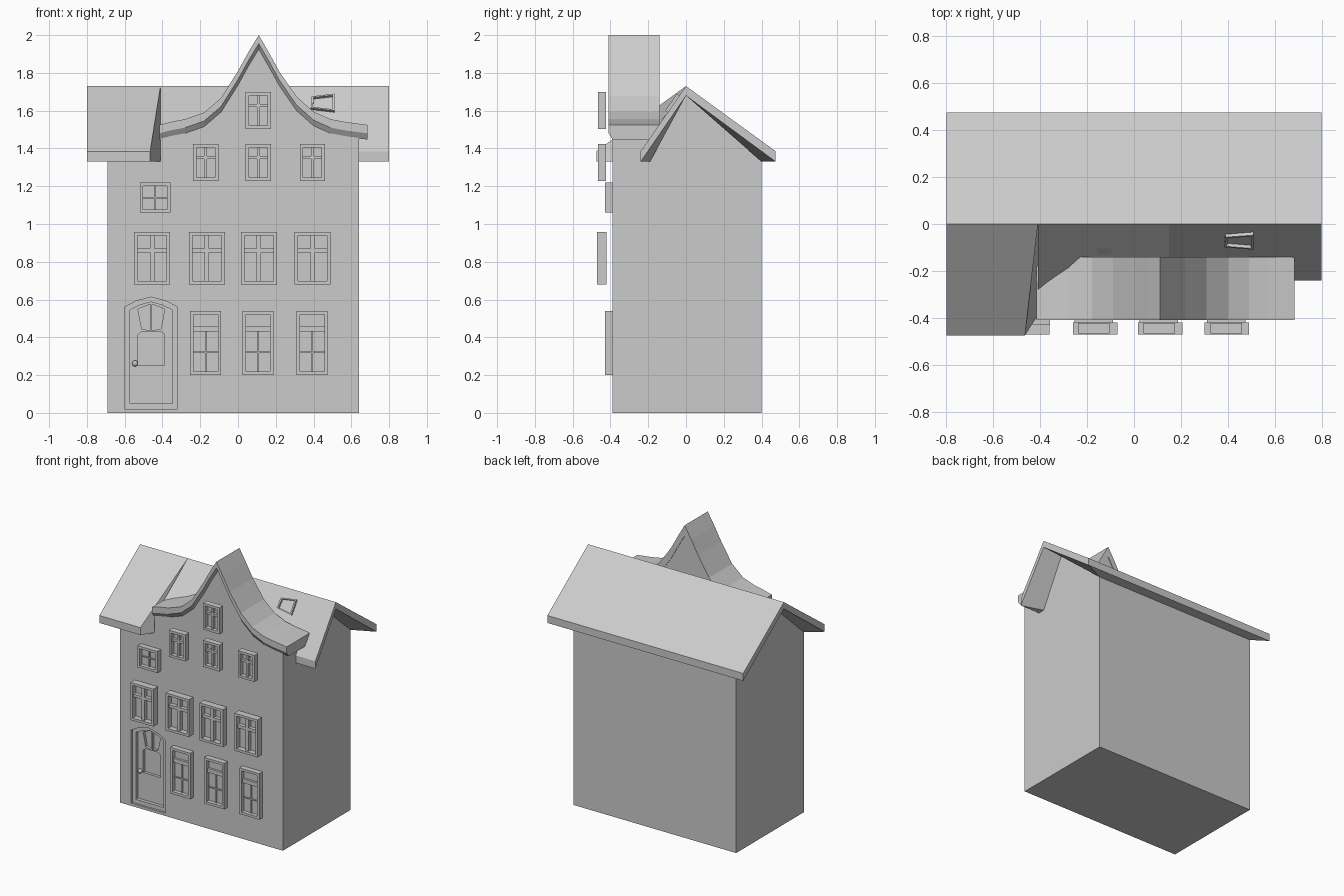
import bpy, bmesh, math
from mathutils import Vector

if "Cube" in bpy.data.objects:
    bpy.data.objects.remove(bpy.data.objects["Cube"])

stone = bpy.data.materials.new("plain_grey")
stone.diffuse_color = (0.6, 0.6, 0.6, 1)
stone.use_nodes = True
stone.node_tree.nodes["Principled BSDF"].inputs["Base Color"].default_value = stone.diffuse_color


def finish(name, bm):
    bmesh.ops.remove_doubles(bm, verts=bm.verts, dist=1e-5)
    bmesh.ops.recalc_face_normals(bm, faces=bm.faces)
    me = bpy.data.meshes.new(name)
    bm.to_mesh(me)
    bm.free()
    me.materials.append(stone)
    ob = bpy.data.objects.new(name, me)
    bpy.context.collection.objects.link(ob)
    return ob


def add_loft(bm, sections):
    rings = [[bm.verts.new(p) for p in s] for s in sections]
    n = len(rings[0])
    for a, b in zip(rings, rings[1:]):
        for i in range(n):
            j = (i + 1) % n
            bm.faces.new((a[i], a[j], b[j], b[i]))
    bm.faces.new(rings[0])
    bm.faces.new(rings[-1])


def loft(name, sections):
    bm = bmesh.new()
    add_loft(bm, sections)
    return finish(name, bm)


def add_box(bm, x0, x1, y0, y1, z0, z1):
    add_loft(bm, [[(x0, y, z0), (x1, y, z0), (x1, y, z1), (x0, y, z1)] for y in (y0, y1)])


def along_x(prof, x):
    return [(x, y, z) for y, z in prof]


def along_y(prof, y):
    return [(x, y, z) for x, z in prof]


def cut(ob, cutter):
    m = ob.modifiers.new("cut", 'BOOLEAN')
    m.operation = 'DIFFERENCE'
    m.solver = 'EXACT'
    m.object = cutter
    bpy.context.view_layer.objects.active = ob
    bpy.ops.object.modifier_apply(modifier=m.name)
    bpy.data.objects.remove(cutter)


# Walls
bm = bmesh.new()
add_box(bm, -0.69, 0.64, -0.39, 0.40, 0, 1.33)
walls = finish("walls", bm)
left_top = [(-0.39, 1.33), (0.40, 1.33), (0, 1.68)]
right_top = [(-0.39, 1.33), (0.40, 1.33), (0, 1.68), (-0.16, 1.45), (-0.39, 1.45)]
loft("left_gable_wall", [along_x(left_top, x) for x in (-0.69, -0.41)])
loft("right_gable_wall", [along_x(right_top, x) for x in (-0.41, 0.64)])

# Door recess with splayed frame, then window and fan panes in the leaf
door_out = [(-0.6, 0.02), (-0.32, 0.02), (-0.32, 0.56), (-0.38, 0.592), (-0.46, 0.613),
            (-0.54, 0.592), (-0.6, 0.56)]
door_in = [(-0.572, 0.05), (-0.347, 0.05), (-0.347, 0.545), (-0.40, 0.57), (-0.46, 0.587),
           (-0.52, 0.57), (-0.572, 0.545)]
cut(walls, loft("door_cutter", [along_y(door_out, -0.40), along_y(door_out, -0.375),
                                along_y(door_in, -0.375), along_y(door_in, -0.35)]))
panels = [
    [(-0.53, 0.25), (-0.388, 0.25), (-0.388, 0.415), (-0.41, 0.43), (-0.508, 0.43), (-0.53, 0.415)],
    [(-0.51, 0.445), (-0.464, 0.435), (-0.464, 0.575), (-0.53, 0.55)],
    [(-0.454, 0.435), (-0.408, 0.445), (-0.388, 0.55), (-0.454, 0.575)],
]
for p in panels:
    cut(walls, loft("panel_cutter", [along_y(p, -0.36), along_y(p, -0.33)]))
bpy.ops.mesh.primitive_uv_sphere_add(segments=12, ring_count=8, radius=0.016,
                                     location=(-0.545, -0.365, 0.262))
knob = bpy.context.object
knob.name = "door_knob"
knob.data.materials.append(stone)


# Roof slabs; the soffit point meets the wall inside and the eave at the ends
def slope(y, inner):
    return [(0, 1.73), (y, 1.385), (y, 1.33), (inner, 1.33), (0, 1.68)]


def slab(name, secs):
    loft(name, [along_x(slope(y, i), x) for x, y, i in secs])


slab("back_roof", [(-0.8, 0.475, 0.475), (-0.69, 0.475, 0.40), (0.64, 0.475, 0.40), (0.8, 0.475, 0.475)])
end = [(-0.41, 0, 1.73), (-0.465, -0.475, 1.385), (-0.465, -0.475, 1.33), (-0.41, -0.39, 1.33), (-0.41, 0, 1.68)]
loft("front_left_roof", [along_x(slope(-0.475, -0.475), -0.8), along_x(slope(-0.475, -0.39), -0.69), end])
mid = [(0, 1.73), (-0.30, 1.512), (-0.30, 1.44), (-0.25, 1.44), (0, 1.68)]
loft("front_right_roof", [along_x(mid, -0.41), along_x(slope(-0.24, -0.19), 0.15),
                          along_x(slope(-0.24, -0.19), 0.64), along_x(slope(-0.24, -0.24), 0.8)])

# Curved gable: wall and overhanging cornice
curve = [(-0.415, 1.525), (-0.36, 1.54), (-0.28, 1.555), (-0.18, 1.59), (-0.09, 1.667),
         (0.0, 1.81), (0.055, 1.91), (0.11, 2.0), (0.165, 1.905), (0.22, 1.805), (0.31, 1.675),
         (0.40, 1.595), (0.49, 1.555), (0.57, 1.54), (0.685, 1.525)]
wall = [(min(max(x, -0.41), 0.64), z - 0.04) for x, z in curve]
wall = [(-0.41, 1.33)] + wall + [(0.64, 1.33)]
loft("curved_gable", [along_y(wall, y) for y in (-0.39, -0.145)])
cornice = []
for x, z in curve:
    cornice.append([(x, -0.41, z), (x, -0.41, z - 0.045), (x, -0.388, z - 0.078),
                    (x, -0.14, z - 0.078), (x, -0.14, z)])
loft("gable_cornice", cornice)


# Windows: back plate, outer frame, mullions
def window(name, x0, x1, z0, z1, yf, yb, mull, transom, muntins=()):
    bm = bmesh.new()
    w = 0.018
    yg = yb - 0.012                       # glass
    add_box(bm, x0 + w / 2, x1 - w / 2, yg, yb, z0 + w / 2, z1 - w / 2)
    for a, b in ((x0, x0 + w), (x1 - w, x1)):
        add_box(bm, a, b, yf, yb, z0, z1)
    for a, b in ((z0, z0 + w), (z1 - w, z1)):
        add_box(bm, x0 + w, x1 - w, yf, yb, a, b)
    ys = yf + 0.012                       # sash bars
    cx = (x0 + x1) / 2
    if mull:
        add_box(bm, cx - mull, cx + mull, ys, yg + 0.001, z0 + w, z1 - w)
    if transom:
        zt, h = transom
        add_box(bm, x0 + w, x1 - w, ys, yg + 0.001, zt - h, zt + h)
        top = zt - h
    else:
        top = z1 - w
    for zm in muntins:
        add_box(bm, x0 + w, x1 - w, yg - 0.008, yg + 0.001, zm - 0.004, zm + 0.004)
    if muntins:
        add_box(bm, cx - 0.004, cx + 0.004, yg - 0.008, yg + 0.001, z0 + w, top)
    finish(name, bm)


for cx in (-0.455, -0.165, 0.111, 0.395):
    window("first_floor_window", cx - 0.095, cx + 0.095, 0.68, 0.957, -0.472, -0.42, 0.012, (0.86, 0.011))
for cx, z in ((-0.171, 1.228), (0.108, 1.228), (0.394, 1.228), (0.108, 1.503)):
    window("upper_window", cx - 0.067, cx + 0.067, z, z + 0.196, -0.467, -0.423, 0.008, (z + 0.125, 0.008))
for cx in (-0.171, 0.106, 0.393):
    window("ground_window", cx - 0.082, cx + 0.082, 0.20, 0.54, -0.43, -0.389, 0, (0.445, 0.015), (0.32,))
window("small_square_window", -0.52, -0.358, 1.06, 1.22, -0.43, -0.389, 0, None, (1.14,))

# Skylight frame standing just off the steep front slope
n = Vector((0, -0.82, 0.57)) * 0.014
outer = [Vector(p) for p in ((0.385, -0.088, 1.607), (0.51, -0.098, 1.592),
                             (0.51, -0.036, 1.682), (0.39, -0.045, 1.668))]
c = sum(outer, Vector()) / 4
bm = bmesh.new()
for i in range(4):
    a, b = outer[i], outer[(i + 1) % 4]
    ai, bi = a.lerp(c, 0.18), b.lerp(c, 0.18)
    add_loft(bm, [[a - n, ai - n, ai + n, a + n], [b - n, bi - n, bi + n, b + n]])
finish("skylight_frame", bm)
